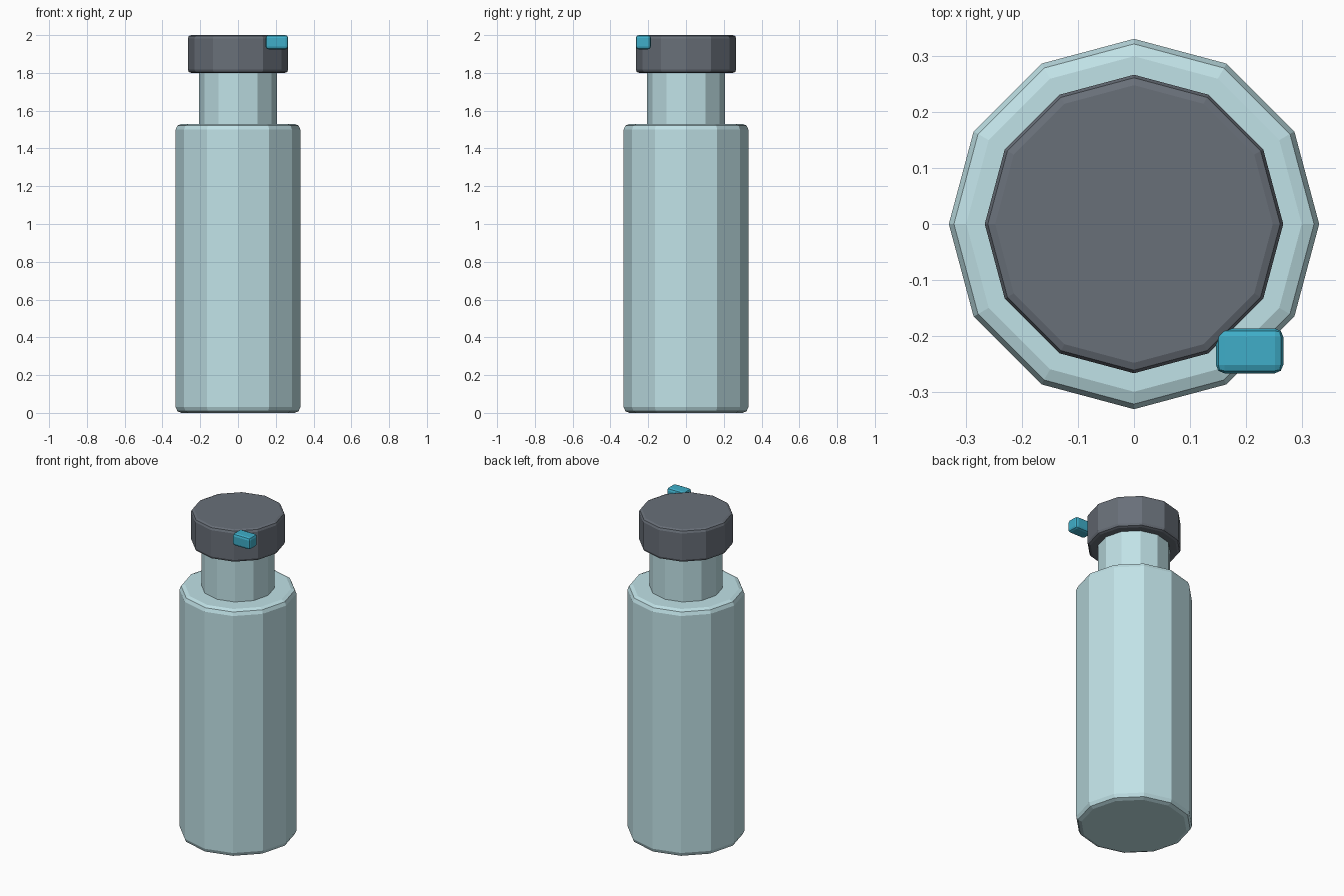
import bpy, bmesh
from mathutils import Matrix

if "Cube" in bpy.data.objects:
    bpy.data.objects.remove(bpy.data.objects["Cube"])


def material(name, rgb):
    m = bpy.data.materials.new(name)
    m.diffuse_color = (*rgb, 1)
    m.use_nodes = True
    m.node_tree.nodes["Principled BSDF"].inputs["Base Color"].default_value = m.diffuse_color
    return m


def finish(name, bm, mat):
    mesh = bpy.data.meshes.new(name)
    bm.to_mesh(mesh)
    bm.free()
    mesh.materials.append(mat)
    ob = bpy.data.objects.new(name, mesh)
    bpy.context.collection.objects.link(ob)
    return ob


def bevel(bm, edges, width):
    bmesh.ops.bevel(bm, geom=edges, offset=width, segments=2,
                    profile=0.5, affect='EDGES')


def drum(name, radius, z0, z1, mat, rim=0.0):
    """Twelve-sided drum with rounded top and bottom rims."""
    bm = bmesh.new()
    bmesh.ops.create_cone(bm, cap_ends=True, segments=12, radius1=radius,
                          radius2=radius, depth=z1 - z0,
                          matrix=Matrix.Translation((0, 0, (z0 + z1) / 2)))
    if rim:
        rims = [e for e in bm.edges
                if abs(e.verts[0].co.z - e.verts[1].co.z) < 1e-4]
        bevel(bm, rims, rim)
    return finish(name, bm, mat)


def block(name, lo, hi, mat, width):
    bm = bmesh.new()
    bmesh.ops.create_cube(bm, size=1)
    for v in bm.verts:
        v.co = [l + (c + 0.5) * (h - l) for l, h, c in zip(lo, hi, v.co)]
    bevel(bm, bm.edges[:], width)
    return finish(name, bm, mat)


glass = material("pale_blue", (0.53, 0.76, 0.80))
dark = material("dark_grey", (0.14, 0.16, 0.19))
teal = material("teal", (0.05, 0.42, 0.58))

# Bottle body, neck and lid
drum("bottle_body", 0.33, 0.0, 1.53, glass, 0.03)
drum("bottle_neck", 0.206, 1.50, 1.83, glass)
drum("lid", 0.266, 1.80, 2.0, dark, 0.018)

# Small latch on the front right of the lid
block("lid_latch", (0.146, -0.266, 1.925), (0.266, -0.186, 2.0), teal, 0.015)
